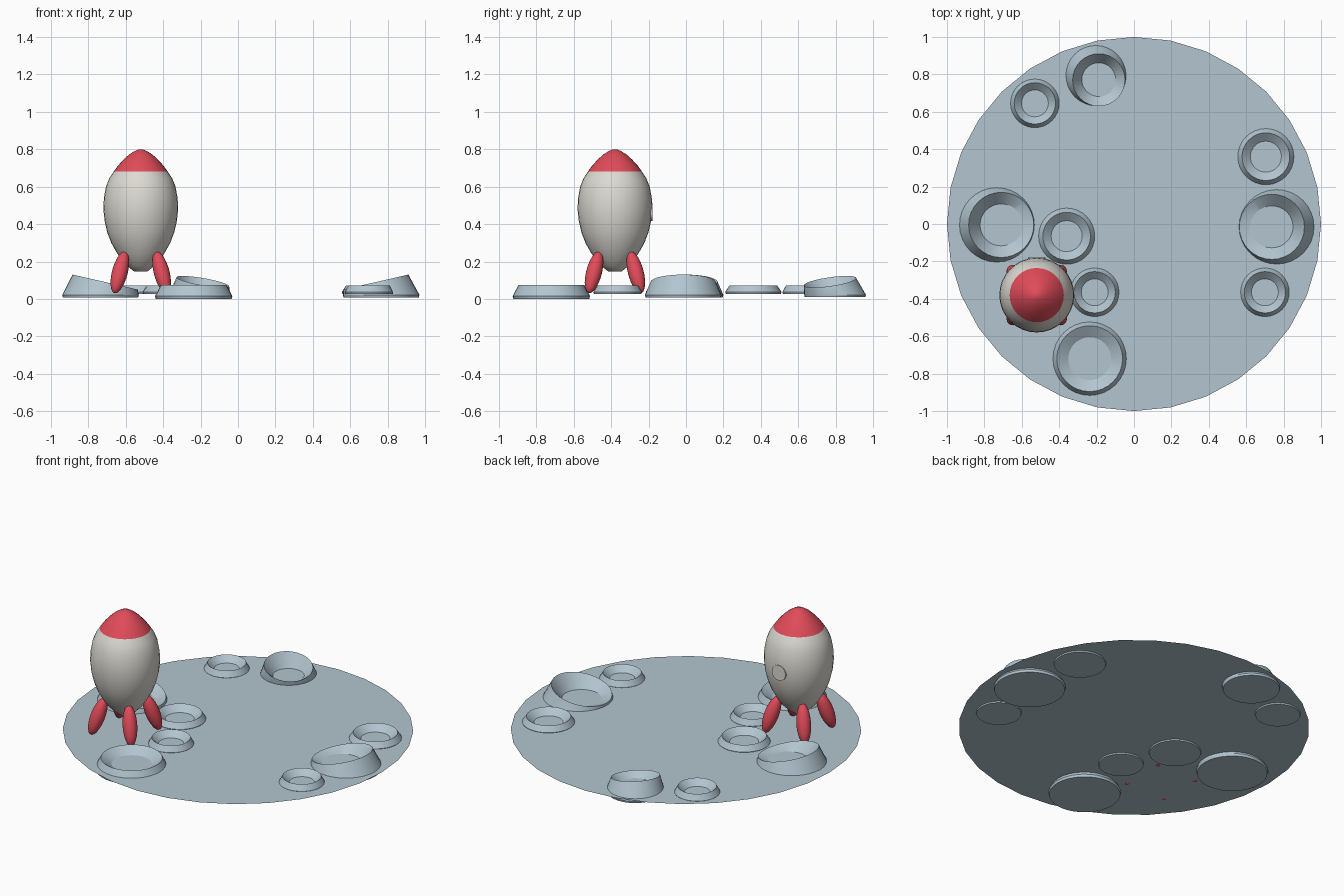
import bpy, bmesh, math
from mathutils import Vector, Matrix

if "Cube" in bpy.data.objects:
    bpy.data.objects.remove(bpy.data.objects["Cube"])

SEG = 32
DISC_Z = 0.035
ROCKET = Vector((-0.52, -0.38, 0.0))


def material(name, rgb):
    m = bpy.data.materials.new(name)
    m.diffuse_color = (*rgb, 1.0)
    m.use_nodes = True
    m.node_tree.nodes["Principled BSDF"].inputs["Base Color"].default_value = m.diffuse_color
    return m


SOIL = material("soil", (0.45, 0.56, 0.63))
WHITE = material("hull_white", (0.72, 0.70, 0.65))
RED = material("red", (0.75, 0.07, 0.10))


def finish(bm, name, mat, angle=35):
    bmesh.ops.recalc_face_normals(bm, faces=bm.faces)
    mesh = bpy.data.meshes.new(name)
    bm.to_mesh(mesh)
    bm.free()
    obj = bpy.data.objects.new(name, mesh)
    bpy.context.collection.objects.link(obj)
    mesh.materials.append(mat)
    bpy.ops.object.select_all(action='DESELECT')
    obj.select_set(True)
    bpy.context.view_layer.objects.active = obj
    bpy.ops.object.shade_smooth_by_angle(angle=math.radians(angle))
    return obj


def loft(name, rings, mat, angle=35):
    """Skin a stack of rings (cx, cy, z, radius, slope_x, slope_y), capped at both ends."""
    bm = bmesh.new()
    loops = []
    for cx, cy, z, r, sx, sy in rings:
        loop = []
        for i in range(SEG):
            a = 2 * math.pi * i / SEG
            dx, dy = r * math.cos(a), r * math.sin(a)
            loop.append(bm.verts.new((cx + dx, cy + dy, z + sx * dx + sy * dy)))
        loops.append(loop)
    for a, b in zip(loops, loops[1:]):
        for i in range(SEG):
            j = (i + 1) % SEG
            bm.faces.new((a[i], a[j], b[j], b[i]))
    bm.faces.new(loops[0][::-1])
    bm.faces.new(loops[-1])
    return finish(bm, name, mat, angle)


# Flat ground disc
bm = bmesh.new()
bmesh.ops.create_circle(bm, cap_ends=True, segments=SEG, radius=1.0,
                        matrix=Matrix.Translation((0, 0, DISC_Z)))
finish(bm, "ground_disc", SOIL)


# Craters: base, widest ring, rim (may be shifted and tilted), floor
def crater(name, x, y, r, base, rim_z, shift=(0, 0), slope=(0, 0), rim=0.85, floor=0.53):
    sx, sy = shift
    loft(name, [
        (x, y, base, r * 0.98, 0, 0),
        (x, y, base + 0.07 * r, r, 0, 0),
        (x + sx, y + sy, rim_z, r * rim, *slope),
        (x + sx * 0.9, y + sy * 0.9, DISC_Z - 0.003, r * floor, 0, 0),
    ], SOIL, 25)


for i, (x, y, r) in enumerate([(-0.53, 0.645, 0.13), (-0.21, -0.365, 0.13), (0.70, -0.365, 0.13),
                               (-0.36, -0.065, 0.15), (0.705, 0.36, 0.15)]):
    crater(f"small_crater_{i + 1}", x, y, r, 0.027, 0.072)
crater("front_crater", -0.237, -0.72, 0.207, 0.0, 0.074)
crater("left_crater", -0.735, -0.005, 0.205, 0.007, 0.09, (0.025, 0), (-0.23, 0))
crater("right_crater", 0.765, -0.015, 0.205, 0.007, 0.09, (-0.028, 0), (0.23, 0))
crater("back_crater", -0.205, 0.797, 0.165, 0.01, 0.092, (0.017, -0.027), (-0.17, 0.14))


# Rocket hull and nose, turned from (radius, height) profiles
def turned(name, profile, mat):
    return loft(name, [(ROCKET.x, ROCKET.y, z, r, 0, 0) for r, z in profile], mat, 40)


turned("hull", [(0.035, 0.146), (0.065, 0.17), (0.10, 0.205), (0.130, 0.25), (0.158, 0.30),
                (0.179, 0.355), (0.193, 0.415), (0.200, 0.48), (0.197, 0.54), (0.186, 0.60),
                (0.168, 0.645), (0.145, 0.68)], WHITE)
turned("nose", [(0.145, 0.68), (0.122, 0.712), (0.092, 0.745), (0.062, 0.772),
                (0.032, 0.791), (0.012, 0.799), (0.001, 0.80)], RED)

# Round hatch on the back of the hull
bm = bmesh.new()
bmesh.ops.create_cone(bm, cap_ends=True, segments=16, radius1=0.048, radius2=0.048, depth=0.02,
                      matrix=Matrix.Translation(ROCKET + Vector((0, 0.191, 0.465)))
                      @ Matrix.Rotation(math.pi / 2, 4, 'X'))
finish(bm, "hatch", WHITE)

# Four splayed legs on the diagonals
for i in range(4):
    bm = bmesh.new()
    m = (Matrix.Translation(ROCKET) @ Matrix.Rotation(math.radians(45 + 90 * i), 4, 'Z')
         @ Matrix.Translation((0.158, 0, 0.142)) @ Matrix.Rotation(math.radians(-20), 4, 'Y')
         @ Matrix.Diagonal((0.042, 0.042, 0.118, 1)))
    bmesh.ops.create_uvsphere(bm, u_segments=24, v_segments=16, radius=1.0, matrix=m)
    finish(bm, f"leg_{i + 1}", RED, 60)
